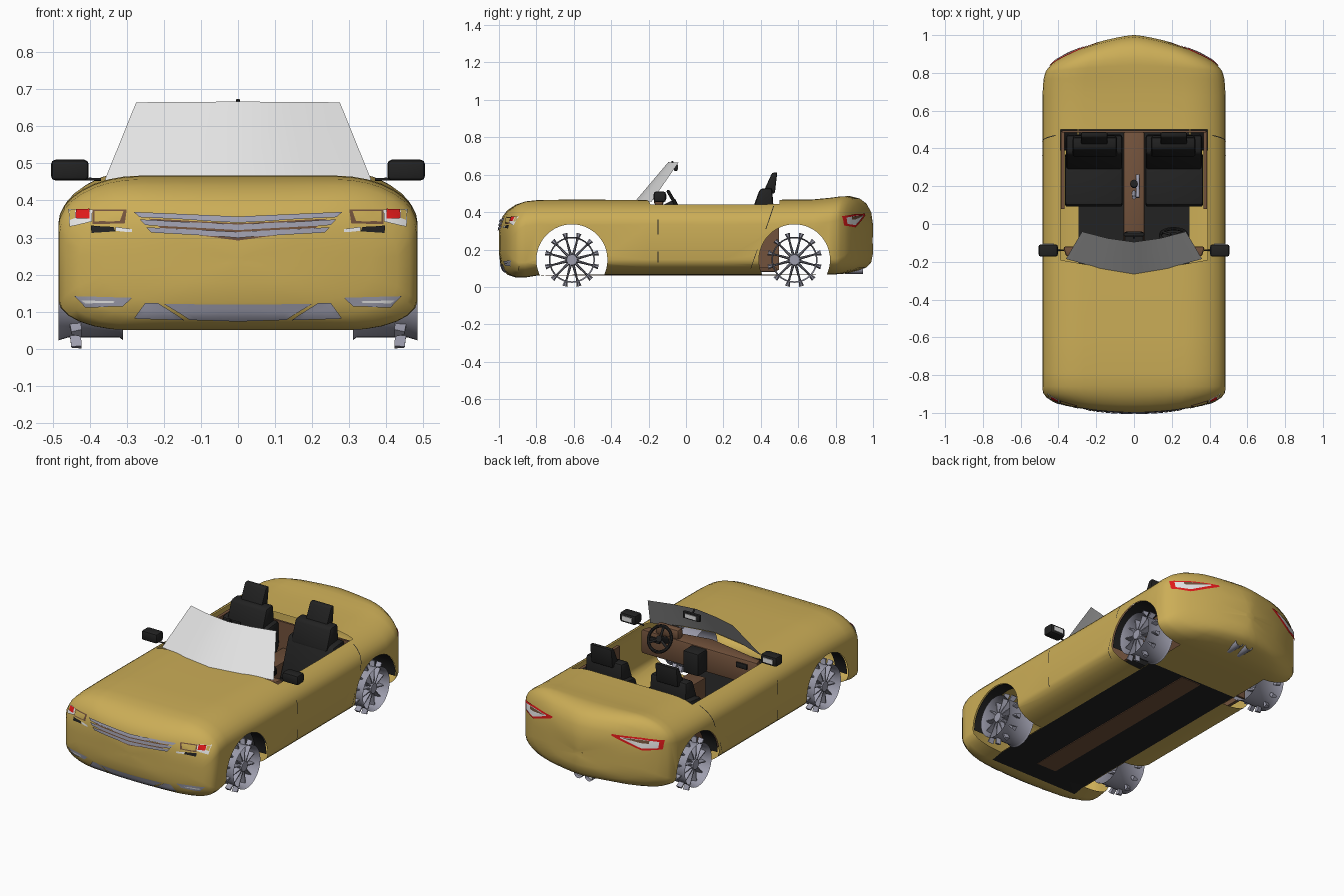
import bpy, bmesh, math
from mathutils import Vector, Matrix
from mathutils.bvhtree import BVHTree

if "Cube" in bpy.data.objects:
    bpy.data.objects.remove(bpy.data.objects["Cube"])

def material(name, r, g, b):
    m = bpy.data.materials.new(name)
    m.diffuse_color = (r, g, b, 1)
    m.use_nodes = True
    m.node_tree.nodes["Principled BSDF"].inputs["Base Color"].default_value = m.diffuse_color
    return m

GOLD = material("gold paint", .60, .42, .095)
BLACK = material("black trim", .016, .016, .016)
BROWN = material("brown leather", .17, .085, .045)
SILVER = material("silver metal", .34, .34, .42)
GLASS = material("pale glass", .78, .78, .78)
RED = material("red lens", .75, .01, .01)
WHITE = material("white lens", .85, .85, .85)

def make(name, bm, *mats):
    bmesh.ops.recalc_face_normals(bm, faces=bm.faces)
    me = bpy.data.meshes.new(name)
    bm.to_mesh(me)
    bm.free()
    for m in mats:
        me.materials.append(m)
    ob = bpy.data.objects.new(name, me)
    bpy.context.collection.objects.link(ob)
    return ob

def bevel(bm, w):
    if w:
        bmesh.ops.bevel(bm, geom=bm.edges[:], offset=w, segments=2, affect='EDGES', profile=.5)

def box(name, c, s, mat, w=0):
    bm = bmesh.new()
    bmesh.ops.create_cube(bm, size=1)
    bmesh.ops.scale(bm, vec=s, verts=bm.verts)
    bevel(bm, w)
    bmesh.ops.translate(bm, vec=c, verts=bm.verts)
    return make(name, bm, mat)

def prism(name, pts, axis, a, b, mats, w=0):
    """Extrude a profile: axis 0 takes (y, z) points, axis 2 takes (x, y) points."""
    bm = bmesh.new()
    put = (lambda p, t: (t, p[0], p[1])) if axis == 0 else (lambda p, t: (p[0], p[1], t))
    lo = [bm.verts.new(put(p, a)) for p in pts]
    hi = [bm.verts.new(put(p, b)) for p in pts]
    bm.faces.new(lo)
    bm.faces.new(hi)
    for i in range(len(pts)):
        j = (i + 1) % len(pts)
        bm.faces.new((lo[i], lo[j], hi[j], hi[i]))
    bmesh.ops.recalc_face_normals(bm, faces=bm.faces)
    bevel(bm, w)
    return make(name, bm, *mats)

def rod(name, p, q, r, mat, caps=True):
    p, q = Vector(p), Vector(q)
    bm = bmesh.new()
    bmesh.ops.create_cone(bm, cap_ends=caps, segments=16, radius1=r, radius2=r, depth=(q - p).length)
    m = Matrix.Translation((p + q) / 2) @ (q - p).to_track_quat('Z', 'Y').to_matrix().to_4x4()
    bmesh.ops.transform(bm, matrix=m, verts=bm.verts)
    return make(name, bm, mat)

# Body skin: rounded sections lofted nose to tail
# y, half width, bottom z, top z, end curvature weight
STATIONS = [(-1, .03, .23, .25, 1), (-1, .2, .18, .3, 1), (-.993, .36, .125, .345, 1), (-.98, .43, .09, .378, .9),
            (-.955, .463, .065, .41, .7), (-.91, .482, .05, .44, .3), (-.86, .485, .05, .457, 0),
            (-.79, .485, .062, .465, 0), (-.6, .485, .065, .467, 0), (-.2, .485, .065, .465, 0),
            (.2, .485, .065, .463, 0), (.5, .485, .065, .466, 0), (.68, .485, .065, .468, 0),
            (.78, .479, .066, .477, .1), (.84, .468, .07, .484, .25), (.88, .456, .077, .485, .45),
            (.93, .436, .09, .472, .7), (.965, .41, .105, .445, .9), (.99, .355, .13, .4, 1),
            (1, .2, .18, .33, 1), (1, .03, .23, .27, 1)]

def section(y, W, zb, zt, wt):
    h = zt - zb
    rx, rz = min(.22, .5 * W), min(.13, .45 * h)
    bx, bz = min(.19, .6 * W), min(.08, .35 * h)
    half = [((W - bx) * k / 3, zb) for k in range(3)]
    half += [(W - bx + bx * math.sin(t), zb + bz - bz * math.cos(t)) for t in (math.pi / 2 * k / 6 for k in range(7))]
    half += [(W - rx + rx * math.cos(t), zt - rz + rz * math.sin(t)) for t in (math.pi / 2 * k / 8 for k in range(9))]
    half += [((W - rx) * k / 3, zt) for k in (2, 1, 0)]
    ring = half + [(-x, z) for x, z in half[-2:0:-1]]
    bulge = (lambda x: .042 * (abs(x) / .42) ** 2) if y < 0 else (lambda x: -.105 * (abs(x) / .4) ** 1.4)
    return [(x, y + wt * bulge(x), z) for x, z in ring]

bm = bmesh.new()
rings = [[bm.verts.new(p) for p in section(*s)] for s in STATIONS]
for a, b in zip(rings, rings[1:]):
    for i in range(len(a)):
        j = (i + 1) % len(a)
        bm.faces.new((a[i], a[j], b[j], b[i]))
bm.faces.new(rings[0])
bm.faces.new(rings[-1])
body = make("body_shell", bm, GOLD, BLACK)

# Cutters for cockpit opening and wheel arches; their faces are dropped to leave a skin
WHEELS = [(s, y) for s in (1, -1) for y in (-.61, .58)]
cutters = [prism("cockpit_cutter", [(.39, .5), (-.39, .5), (-.39, -.19), (0, -.26), (.39, -.19)], 2, .3, .7, (GOLD, BLACK))]
for s, y in WHEELS:
    circle = [(y + .19 * math.cos(k * math.pi / 24), .145 + .19 * math.sin(k * math.pi / 24)) for k in range(48)]
    cutters.append(prism("arch_cutter", circle, 0, s * .3, s * .6, (GOLD, BLACK)))
bpy.context.view_layer.objects.active = body
for c in cutters:
    c.hide_render = True
    c.data.polygons.foreach_set("material_index", [1] * len(c.data.polygons))
    mod = body.modifiers.new("cut", 'BOOLEAN')
    mod.operation, mod.solver, mod.object = 'DIFFERENCE', 'EXACT', c
    bpy.ops.object.modifier_apply(modifier=mod.name)
    bpy.data.objects.remove(c)
bm = bmesh.new()
bm.from_mesh(body.data)
bmesh.ops.delete(bm, geom=[f for f in bm.faces if f.material_index == 1], context='FACES')
for f in bm.faces:  # black floor pan
    c = f.calc_center_median()
    if f.normal.z < -.9 and abs(c.x) < .3 and -.87 < c.y < .5:
        f.material_index = 1
bvh = BVHTree.FromBMesh(bm)
bm.to_mesh(body.data)
bm.free()

def decal(name, mat, top, bot, off=.004, axis=1, sign=-1, n=6, m=4):
    """Thin plate between two edge polylines, laid on the body along an axis."""
    bm = bmesh.new()
    cols = []
    for k in range((len(top) - 1) * n + 1):
        i = min(k // n, len(top) - 2)
        t = k / n - i
        a = Vector(top[i]).lerp(Vector(top[i + 1]), t)
        b = Vector(bot[i]).lerp(Vector(bot[i + 1]), t)
        col = []
        for r in range(m + 1):
            u, z = a.lerp(b, r / m)
            o, d = ((u, 3 * sign, z), (0, -sign, 0)) if axis == 1 else ((3 * sign, u, z), (-sign, 0, 0))
            p, nr, _, _ = bvh.ray_cast(o, d)
            if p is None:
                p, nr, _, _ = bvh.find_nearest((u, .95 * sign, z) if axis == 1 else (.48 * sign, u, z))
            if nr.dot(Vector(d)) > 0:
                nr = -nr
            col.append(bm.verts.new(p + nr * off))
        cols.append(col)
    for a, b in zip(cols, cols[1:]):
        for r in range(m):
            bm.faces.new((a[r], a[r + 1], b[r + 1], b[r]))
    return make(name, bm, mat)

# Grille and lower intake
decal("grille_back", BROWN, [(-.24, .35), (0, .338), (.24, .35)], [(-.2, .318), (0, .292), (.2, .318)], .003)
for k in range(3):
    w, z = .28 - .016 * k, .367 - .02 * k
    decal("grille_bar", SILVER, [(-w, z), (0, z - .013), (w, z)], [(-w + .015, z - .014), (0, z - .028), (w - .015, z - .014)], .007)
decal("lower_intake", SILVER, [(-.2, .122), (0, .12), (.2, .122)], [(-.13, .08), (0, .076), (.13, .08)], .004)
for s in (1, -1):
    q = lambda *p: [(s * x, z) for x, z in p]
    decal("intake_blade", SILVER, q((.215, .124), (.25, .124)), q((.145, .08), (.28, .084)), .005)
    decal("fog_light", SILVER, q((.285, .138), (.44, .142)), q((.31, .115), (.41, .112)), .004)
    decal("fog_light_lens", WHITE, q((.33, .129), (.42, .131)), q((.335, .125), (.41, .124)), .007)
    # Headlights: brown frame, gold reflector, red and white lenses, black strip
    decal("headlight_frame", BROWN, q((.30, .374), (.392, .374)), q((.305, .338), (.392, .335)), .003)
    decal("headlight_reflector", GOLD, q((.308, .369), (.386, .369)), q((.318, .343), (.386, .342)), .006)
    decal("headlight_chrome", WHITE, q((.392, .374), (.455, .374)), q((.392, .342), (.452, .328)), .005)
    decal("headlight_corner", GOLD, q((.436, .372), (.452, .372)), q((.436, .35), (.45, .345)), .007)
    decal("headlight_red", RED, q((.398, .373), (.434, .373)), q((.398, .349), (.434, .349)), .009)
    decal("headlight_strip", BLACK, q((.335, .328), (.395, .331)), q((.33, .316), (.395, .312)), .004)
    decal("headlight_side", WHITE, q((.285, .322), (.33, .328)), q((.285, .314), (.33, .317)), .004)
    # Tail lights
    decal("tail_light", RED, q((.19, .392), (.34, .388), (.445, .378)), q((.19, .382), (.35, .318), (.44, .328)), .004, 1, 1)
    decal("tail_light_lens", WHITE, q((.235, .383), (.34, .379), (.425, .37)), q((.235, .378), (.35, .33), (.422, .336)), .007, 1, 1)
    decal("tail_light_band", BROWN, q((.25, .381), (.34, .377), (.38, .374)), q((.25, .379), (.34, .36), (.38, .358)), .009, 1, 1)
    # Door seams
    decal("door_front_seam", BLACK, [(-.152, .36), (-.148, .36)], [(-.152, .28), (-.148, .28)], .002, 0, s, 1)
    decal("door_low_seam", BLACK, [(-.152, .19), (-.148, .19)], [(-.152, .13), (-.148, .13)], .002, 0, s, 1)
    decal("door_rear_seam", BLACK, [(.466, .43), (.471, .43)], [(.425, .31), (.429, .31)], .002, 0, s, 1, 8)
    decal("door_sill_seam", BLACK, [(.380, .2), (.383, .2)], [(.345, .1), (.348, .1)], .002, 0, s, 1, 8)
    # Exhaust pipes
    rod("exhaust_pipe", (s * .034, .85, .095), (s * .034, .945, .095), .025, SILVER, False)
    rod("exhaust_core", (s * .034, .85, .095), (s * .034, .925, .095), .021, WHITE)

# Wheels: open barrel, hub and twelve flared spokes
bm = bmesh.new()
prof = [(-.09, .122), (-.08, .115), (.06, .115), (.085, .123)]
N = 40
rows = [[bm.verts.new((x, r * math.cos(k * math.tau / N), r * math.sin(k * math.tau / N))) for k in range(N)] for x, r in prof]
for a, b in zip(rows, rows[1:]):
    for k in range(N):
        bm.faces.new((a[k], a[(k + 1) % N], b[(k + 1) % N], b[k]))
hub = Matrix.Translation((.05, 0, 0)) @ Matrix.Rotation(math.pi / 2, 4, 'Y')
bmesh.ops.create_cone(bm, cap_ends=True, segments=20, radius1=.034, radius2=.028, depth=.04, matrix=hub)
for k in range(12):
    R = Matrix.Rotation((k + .5) * math.tau / 12, 3, 'X')
    prev = None
    for r, w, x0, x1 in ((.02, .008, .035, .065), (.105, .005, .025, .055), (.146, .014, .022, .05)):
        ring = [bm.verts.new(R @ Vector((x, y, -r))) for x, y in ((x0, -w), (x1, -w * .4), (x1, w * .4), (x0, w))]
        if prev:
            for i in range(4):
                bm.faces.new((prev[i], prev[(i + 1) % 4], ring[(i + 1) % 4], ring[i]))
        prev = ring
    bm.faces.new(prev)
wheel = make("wheel", bm, SILVER)
for i, (s, y) in enumerate(WHEELS):
    w = wheel if i == 0 else bpy.data.objects.new("wheel", wheel.data)
    if i:
        bpy.context.collection.objects.link(w)
    w.location = (s * .4, y, .145)
    w.rotation_euler.z = 0 if s > 0 else math.pi
    # Arch liner
    bm = bmesh.new()
    arc = [(y + .192 * math.cos(t), .145 + .192 * math.sin(t)) for t in (math.pi * k / 20 for k in range(21))]
    inner = .3 if y > 0 else .4
    cols = [[bm.verts.new((s * x, *p)) for x in (inner, .476)] for p in arc]
    for a, b in zip(cols, cols[1:]):
        bm.faces.new((a[0], a[1], b[1], b[0]))
    make("arch_liner", bm, BLACK)

# Windshield, folded along its V base
bm = bmesh.new()
low = [(-.36, -.185, .455), (-.18, -.235, .465), (0, -.265, .466), (.18, -.235, .465), (.36, -.185, .455)]
high = [(-.275, -.04, .665), (-.14, -.075, .666), (0, -.095, .667), (.14, -.075, .666), (.275, -.04, .665)]
a, b = [[bm.verts.new(p) for p in row] for row in (low, high)]
for i in range(4):
    bm.faces.new((a[i], a[i + 1], b[i + 1], b[i]))
make("windshield", bm, GLASS)
box("inside_mirror", (0, -.055, .64), (.11, .02, .04), BLACK, .006)
box("inside_mirror_glass", (0, -.044, .64), (.07, .004, .022), GLASS)
rod("inside_mirror_stem", (0, -.075, .672), (0, -.055, .64), .005, BLACK)

# Door mirrors and seats
for s in (1, -1):
    box("door_mirror", (s * .454, -.14, .482), (.102, .065, .056), BLACK, .012)
    box("door_mirror_glass", (s * .454, -.106, .482), (.06, .004, .026), GLASS)
    rod("door_mirror_arm", (s * .37, -.14, .457), (s * .44, -.14, .458), .004, BLACK)
    prism("seat_cushion", [(.09, .19), (.1, .235), (.36, .2), (.38, .12), (.1, .11)], 0, s * .06, s * .366, (BLACK,), .015)
    prism("seat_back", [(.28, .18), (.37, .43), (.47, .44), (.475, .3), (.4, .15)], 0, s * .062, s * .36, (BLACK,), .015)
    prism("seat_shoulder", [(.35, .4), (.395, .525), (.46, .53), (.47, .4)], 0, s * .09, s * .325, (BLACK,), .015)
    prism("headrest", [(.41, .5), (.46, .61), (.488, .613), (.475, .5)], 0, s * .14, s * .28, (BLACK,), .008)
    box("side_panel", (s * .378, .285, .26), (.018, .41, .32), BROWN)
    box("dash_vent", (s * .28, -.112, .405), (.07, .012, .03), BLACK, .004)

# Cabin: dashboard, console, rear wall, floor strip
prism("dashboard", [(-.36, -.17), (0, -.24), (.36, -.17), (.375, -.12), (-.375, -.12)], 2, .3, .44, (BROWN,), .01)
box("centre_stack", (0, -.085, .37), (.1, .09, .13), BLACK, .01)
box("console", (0, .19, .18), (.11, .6, .2), BROWN, .01)
box("rear_wall", (0, .49, .26), (.76, .012, .34), BROWN)
box("floor_strip", (0, -.13, .063), (.13, 1.24, .004), BROWN)
rod("gear_lever", (0, .17, .27), (0, .14, .36), .01, SILVER)
rod("gear_knob", (0, .21, .35), (0, .215, .375), .02, BLACK)
rod("handbrake", (.02, .26, .28), (.02, .14, .32), .01, SILVER)

# Steering wheel and instrument hood
tilt = math.radians(-60)
bpy.ops.mesh.primitive_torus_add(major_radius=.07, minor_radius=.009, major_segments=32, minor_segments=8,
                                 location=(.21, -.06, .45), rotation=(tilt, 0, 0))
bpy.context.object.name = "steering_wheel"
bpy.context.object.data.materials.append(BLACK)
for t in (0, 1, 2):
    d = Matrix.Rotation(tilt, 3, 'X') @ Vector((math.cos(t * 2.09 + .52), math.sin(t * 2.09 + .52), 0)) * .068
    rod("steering_spoke", (.21, -.06, .45), Vector((.21, -.06, .45)) + d, .007, BLACK)
rod("steering_column", (.21, -.05, .455), (.21, -.14, .41), .018, BLACK)
box("instrument_hood", (.21, -.145, .465), (.15, .05, .06), BROWN, .015)

bpy.ops.object.select_all(action='SELECT')
bpy.context.view_layer.objects.active = body
bpy.ops.object.shade_smooth_by_angle(angle=math.radians(35))
